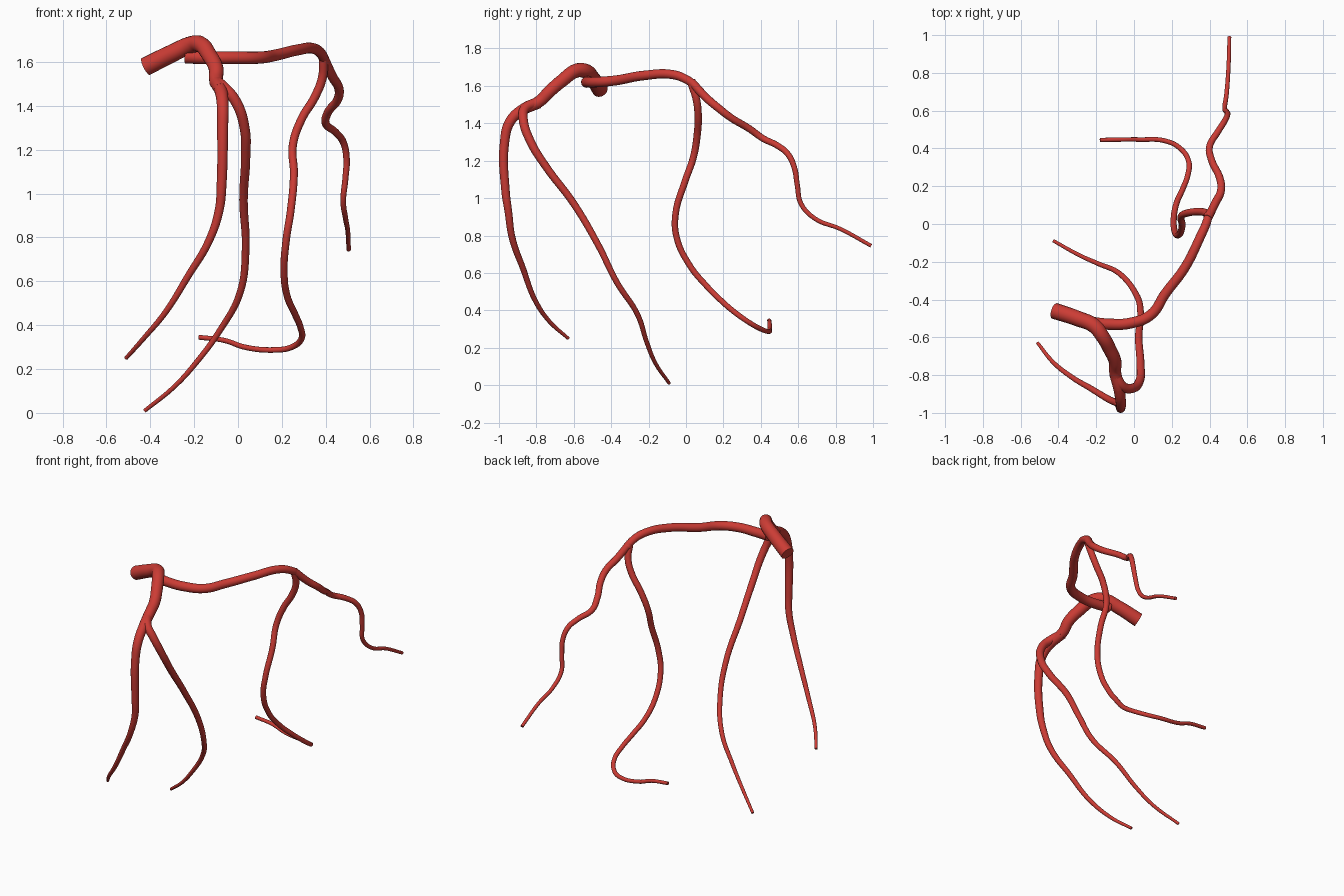
import bpy

# Remove the default object
default_cube = bpy.data.objects.get("Cube")
if default_cube:
    bpy.data.objects.remove(default_cube, do_unlink=True)

# One glossy red for every vessel
red = bpy.data.materials.new("vessel_red")
red.use_nodes = True
colour = (.6, .045, .035, 1)
red.diffuse_color = colour
red.node_tree.nodes["Principled BSDF"].inputs["Base Color"].default_value = colour


def make_vessel(name, points, start_radius, end_radius):
    """Sweep a tapering, capped round tube smoothly through the given points."""
    curve = bpy.data.curves.new(name, "CURVE")
    curve.dimensions = "3D"
    curve.resolution_u = 8
    curve.bevel_depth = 1
    curve.bevel_resolution = 6
    curve.use_fill_caps = True
    curve.twist_mode = "MINIMUM"

    spline = curve.splines.new("BEZIER")
    spline.bezier_points.add(len(points) - 1)
    last = len(points) - 1
    for index, (knot, position) in enumerate(zip(spline.bezier_points, points)):
        blend = index / last
        knot.co = position
        knot.radius = start_radius + (end_radius - start_radius) * blend
        knot.handle_left_type = "AUTO"
        knot.handle_right_type = "AUTO"

    vessel = bpy.data.objects.new(name, curve)
    bpy.context.collection.objects.link(vessel)
    curve.materials.append(red)

    # Turn the swept curve into a mesh with smooth sides and crisp end caps
    bpy.ops.object.select_all(action="DESELECT")
    vessel.select_set(True)
    bpy.context.view_layer.objects.active = vessel
    bpy.context.view_layer.update()
    bpy.ops.object.convert(target="MESH")
    bpy.ops.object.shade_smooth_by_angle()
    return bpy.context.view_layer.objects.active


# Thick main trunk, arching over and dropping to the front fork
make_vessel("main_trunk", [
    (-.42, -.46, 1.58), (-.3, -.5, 1.64), (-.21, -.54, 1.68),
    (-.17, -.59, 1.68), (-.13, -.66, 1.63), (-.1, -.73, 1.57),
    (-.1, -.78, 1.52), (-.08, -.87, 1.475),
], start_radius=.043, end_radius=.03)

# Outer front branch, continuing from the trunk and sweeping to the right
make_vessel("front_outer_branch", [
    (-.1, -.79, 1.51), (-.08, -.87, 1.475), (-.07, -.94, 1.41),
    (-.07, -.97, 1.3), (-.075, -.965, 1.04), (-.085, -.95, .93),
    (-.13, -.93, .79), (-.23, -.87, .62), (-.33, -.81, .46),
    (-.43, -.73, .34), (-.51, -.63, .25),
], start_radius=.032, end_radius=.009)

# Inner front branch, running back beneath the model down to the floor
make_vessel("front_inner_branch", [
    (-.1, -.8, 1.51), (-.06, -.86, 1.48), (-.01, -.87, 1.42),
    (.03, -.83, 1.3), (.035, -.75, 1.17), (.025, -.6, .97),
    (.035, -.47, .75), (.01, -.37, .55), (-.08, -.26, .38),
    (-.19, -.21, .23), (-.29, -.165, .12), (-.425, -.09, .01),
], start_radius=.028, end_radius=.009)

# Upper branch, running from the trunk to the rear fork
make_vessel("upper_branch", [
    (-.24, -.52, 1.625), (-.14, -.53, 1.62), (-.02, -.525, 1.62),
    (.09, -.48, 1.62), (.165, -.37, 1.63), (.27, -.23, 1.655),
    (.35, -.07, 1.66), (.385, .01, 1.63), (.395, .05, 1.6),
], start_radius=.031, end_radius=.022)

# Rear hanging branch, curling inward at its foot
make_vessel("rear_hanging_branch", [
    (.39, .03, 1.61), (.385, .055, 1.53), (.35, .065, 1.44),
    (.29, .06, 1.34), (.25, .04, 1.22), (.255, -.005, 1.09),
    (.24, -.055, .92), (.22, -.05, .79), (.21, .02, .64),
    (.225, .11, .53), (.26, .19, .45), (.285, .26, .39),
    (.29, .33, .34), (.245, .4, .3), (.165, .44, .287),
    (.03, .447, .3), (-.06, .447, .33), (-.18, .445, .345),
], start_radius=.021, end_radius=.011)

# Rear winding branch, zigzagging out to the back
make_vessel("rear_winding_branch", [
    (.39, .03, 1.62), (.43, .11, 1.535), (.46, .175, 1.48),
    (.455, .24, 1.43), (.41, .34, 1.37), (.4, .41, 1.32),
    (.445, .49, 1.28), (.48, .545, 1.235), (.495, .58, 1.16),
    (.49, .595, 1.07), (.48, .615, .97), (.49, .69, .89),
    (.5, .825, .835), (.505, .99, .745),
], start_radius=.023, end_radius=.01)
